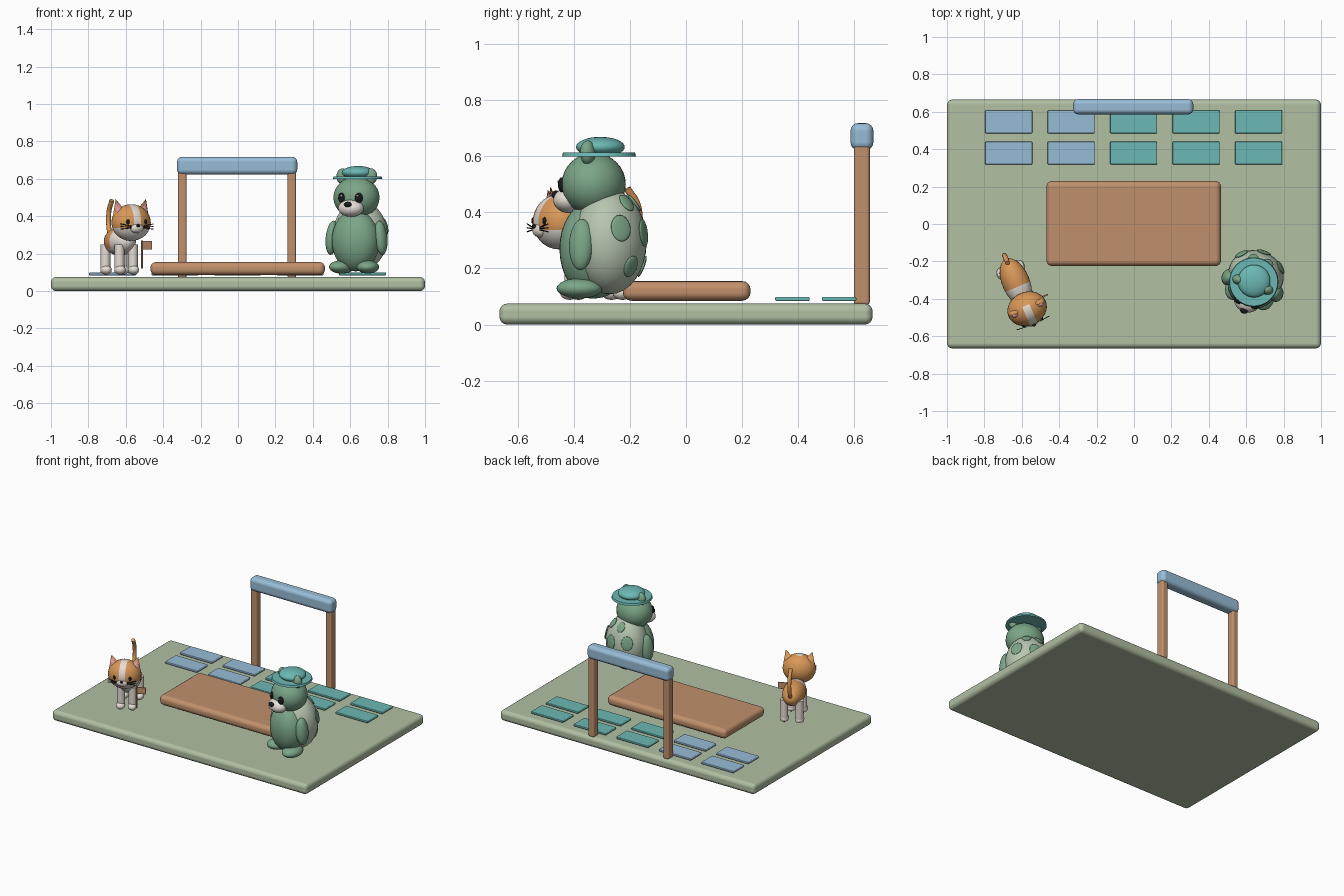
import bpy, bmesh
from math import radians, sin, cos
from mathutils import Matrix, Vector, Euler

cube = bpy.data.objects.get("Cube")
if cube:
    bpy.data.objects.remove(cube, do_unlink=True)


def material(name, r, g, b):
    m = bpy.data.materials.new(name)
    m.use_nodes = True
    col = [(c / 255) ** 2.2 for c in (r, g, b)] + [1]
    m.diffuse_color = col
    m.node_tree.nodes["Principled BSDF"].inputs["Base Color"].default_value = col
    return m


SAGE = material("sage", 175, 190, 161)
WOOD = material("wood_brown", 191, 143, 108)
BLUE = material("sky_blue", 150, 187, 213)
TEAL = material("teal", 107, 183, 178)
GREEN = material("leaf_green", 122, 164, 134)
SHELL = material("pale_green", 182, 197, 175)
WHITE = material("cream", 232, 223, 214)
ORANGE = material("orange", 216, 150, 88)
BLACK = material("black", 32, 32, 34)
PINK = material("pink", 214, 146, 150)

WORLD = Matrix.Identity(4)


def finish(name, bm, mats, frame, smooth=True):
    me = bpy.data.meshes.new(name)
    for f in bm.faces:
        f.smooth = smooth
    bm.to_mesh(me)
    bm.free()
    for m in mats:
        me.materials.append(m)
    ob = bpy.data.objects.new(name, me)
    bpy.context.collection.objects.link(ob)
    ob.matrix_world = frame
    return ob


def place(loc, size, rot=(0, 0, 0)):
    turn = Euler([radians(a) for a in rot]).to_matrix().to_4x4()
    return Matrix.Translation(loc) @ turn @ Matrix.Diagonal((*size, 1))


def box(name, lo, hi, mat, bevel, frame=WORLD):
    lo, hi = Vector(lo), Vector(hi)
    bm = bmesh.new()
    bmesh.ops.create_cube(bm, size=1, matrix=place((lo + hi) / 2, hi - lo))
    ob = finish(name, bm, [mat], frame)
    mod = ob.modifiers.new("rounded", 'BEVEL')
    mod.width, mod.segments, mod.harden_normals = bevel, 4, True
    return ob


def ball(name, loc, size, mat, frame, rot=(0, 0, 0), seg=32):
    bm = bmesh.new()
    bmesh.ops.create_uvsphere(bm, u_segments=seg, v_segments=seg // 2, radius=1,
                              matrix=place(loc, size, rot))
    return finish(name, bm, [mat], frame)


def patched_ball(name, loc, size, frame, cuts, is_white):
    """Orange ball cut along planes, with cream faces chosen by a rule."""
    bm = bmesh.new()
    bmesh.ops.create_uvsphere(bm, u_segments=32, v_segments=16, radius=1)
    for co, no in cuts:
        bmesh.ops.bisect_plane(bm, geom=bm.verts[:] + bm.edges[:] + bm.faces[:],
                               plane_co=co, plane_no=no)
    for f in bm.faces:
        f.material_index = int(is_white(f.calc_center_median()))
    bm.transform(place(loc, size))
    return finish(name, bm, [ORANGE, WHITE], frame)


def cone(name, loc, size, mat, frame, rot=(0, 0, 0), top=0.0, seg=24):
    bm = bmesh.new()
    bmesh.ops.create_cone(bm, cap_ends=True, segments=seg, radius1=1, radius2=top,
                          depth=1, matrix=place(loc, size, rot))
    ob = finish(name, bm, [mat], frame)
    bpy.context.view_layer.objects.active = ob
    ob.select_set(True)
    bpy.ops.object.shade_smooth_by_angle(angle=radians(40))
    ob.select_set(False)
    return ob


def tube(name, points, radius, mat, frame):
    cu = bpy.data.curves.new(name, 'CURVE')
    cu.dimensions = '3D'
    cu.bevel_depth, cu.bevel_resolution, cu.use_fill_caps = radius, 3, True
    sp = cu.splines.new('BEZIER')
    sp.bezier_points.add(len(points) - 1)
    for p, co in zip(sp.bezier_points, points):
        p.co = co
        p.handle_left_type = p.handle_right_type = 'AUTO'
    cu.materials.append(mat)
    ob = bpy.data.objects.new(name, cu)
    bpy.context.collection.objects.link(ob)
    ob.matrix_world = frame


SIDES = (("left", 1), ("right", -1))

# Ground, deck and gate
box("ground_slab", (-1, -.665, 0), (1, .665, .075), SAGE, .028)
box("deck", (-.468, -.225, .085), (.465, .23, .155), WOOD, .03)
for side, s in SIDES:
    cx = -.005 + s * .293
    box(side + "_post", (cx - .023, .598, .07), (cx + .023, .655, .64), WOOD, .012)
box("gate_beam", (-.326, .586, .622), (.317, .668, .718), BLUE, .028)

# Paving tiles
for col in range(5):
    for row in range(2):
        x, y = -.67 + col * .334, .379 + row * .167
        box(f"tile_{col}_{row}", (x - .126, y - .061, .084), (x + .126, y + .061, .099),
            BLUE if col < 2 else TEAL, .005)

# Tortoise with a hat
T = Matrix.Translation((.64, -.31, 0)) @ Matrix.Rotation(radians(-19), 4, 'Z')
shell_c, shell_r = Vector((0, .04, .295)), Vector((.15, .13, .187))
ball("tortoise_shell", shell_c, shell_r, SHELL, T)
ball("tortoise_body", (0, -.035, .27), (.13, .105, .165), GREEN, T)
ball("tortoise_head", (0, -.02, .5), (.125, .113, .112), GREEN, T)
ball("tortoise_muzzle", (0, -.112, .443), (.07, .055, .046), WHITE, T)
ball("tortoise_nose", (0, -.163, .463), (.021, .015, .015), BLACK, T, seg=16)
for side, s in SIDES:
    ball(side + "_tortoise_eye", (s * .049, -.123, .498), (.021, .014, .027), BLACK, T,
         (0, 0, s * 20), 16)
    ball(side + "_tortoise_glint", (s * .046, -.137, .509), (.006, .004, .006), WHITE, T, seg=8)
    ball(side + "_tortoise_ear", (s * .08, -.015, .613), (.034, .027, .043), GREEN, T, seg=24)
    ball(side + "_tortoise_arm", (s * .138, -.02, .285), (.033, .044, .092), GREEN, T,
         (0, s * -6, 0), 24)
    ball(side + "_tortoise_foot", (s * .074, -.048, .129), (.06, .082, .036), GREEN, T,
         (0, 0, s * 15), 24)

# Shell spots lie flat on the shell surface
for i, (az, el, r) in enumerate([(0, 10, .05), (50, 15, .048), (-50, 15, .048), (25, 48, .036),
                                 (-25, 48, .036), (28, -28, .04), (-28, -28, .04)]):
    a, e = radians(az), radians(el)
    d = Vector((sin(a) * cos(e), cos(a) * cos(e), sin(e)))
    pos = shell_c + d * shell_r
    n = Vector([d[k] / shell_r[k] for k in range(3)]).normalized()
    turn = n.to_track_quat('Z', 'Y').to_matrix().to_4x4()
    ball(f"shell_spot_{i}", (0, 0, 0), (r * .8, r, .008), GREEN,
         T @ Matrix.Translation(pos) @ turn, seg=20)

cone("hat_brim", (0, 0, .606), (.132, .132, .014), TEAL, T, top=.97, seg=40)
ball("hat_crown", (0, .005, .633), (.087, .087, .036), TEAL, T)

# Cat
C = Matrix.Translation((-.63, -.315, 0)) @ Matrix.Rotation(radians(23), 4, 'Z')
patched_ball("cat_head", (0, -.15, .366), (.108, .09, .098), C,
             [((.19, 0, 0), (1, 0, 0)), ((-.19, 0, 0), (1, 0, 0)),
              ((0, 0, -.3), (0, 0, 1)), ((0, .2, 0), (0, 1, 0))],
             lambda p: p.y < .2 and (p.z < -.3 or abs(p.x) < .19))
patched_ball("cat_body", (0, .005, .265), (.074, .135, .075), C,
             [((0, -.2, 0), (0, 1, 0)), ((0, 0, -.5), (0, 0, 1))],
             lambda p: p.y < -.2 or p.z < -.5)
ball("cat_muzzle", (0, -.222, .337), (.04, .026, .027), WHITE, C, seg=20)
ball("cat_nose", (0, -.246, .35), (.011, .007, .008), BLACK, C, seg=12)
tube("cat_tail", [(0, .115, .27), (0, .152, .33), (0, .155, .42), (0, .115, .485)],
     .013, ORANGE, C)
for side, s in SIDES:
    ball(side + "_cat_eye", (s * .05, -.226, .37), (.011, .008, .014), BLACK, C, seg=12)
    cone(side + "_cat_ear", (s * .076, -.145, .451), (.04, .022, .085), ORANGE, C, (0, s * 16, 0))
    cone(side + "_cat_inner_ear", (s * .077, -.156, .45), (.027, .016, .066), PINK, C,
         (0, s * 16, 0))
    for k in range(3):
        dz = (k - 1) * .014
        tube(f"{side}_whisker_{k}", [(s * .035, -.238, .342 + dz / 3),
                                     (s * .095, -.232, .345 + dz)], .0022, BLACK, C)
    for end, w, y in (("front", .039, -.083), ("back", .05, .083)):
        cone(f"{side}_{end}_cat_leg", (s * w, y, .175), (.026, .026, .15), WHITE, C, top=1)
        ball(f"{side}_{end}_cat_paw", (s * w, y - .008, .113), (.03, .036, .025), WHITE, C, seg=20)

# Small flag beside the cat
cone("flag_pole", (.075, -.123, .195), (.005, .005, .15), WOOD, C, top=1, seg=10)
box("flag", (.075, -.127, .222), (.133, -.119, .268), WOOD, .002, C)
